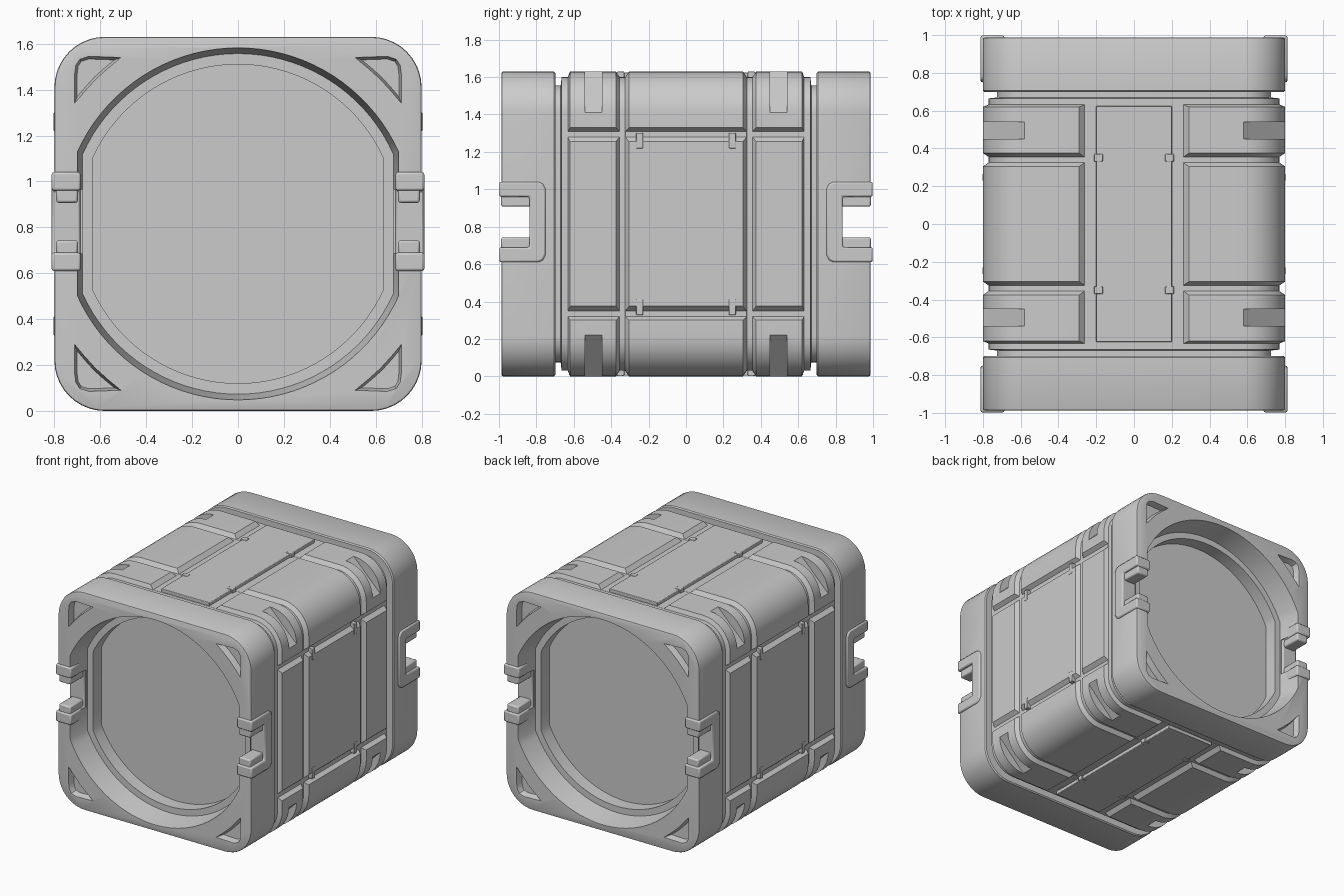
import bpy, bmesh, math

if "Cube" in bpy.data.objects:
    bpy.data.objects.remove(bpy.data.objects["Cube"])

CZ = 0.815          # height of the centre axis
HX, HZ, R = 0.80, 0.815, 0.22


def finish(obj, angle=30):
    bpy.ops.object.select_all(action='DESELECT')
    obj.select_set(True)
    bpy.context.view_layer.objects.active = obj
    bpy.ops.object.shade_smooth_by_angle(angle=math.radians(angle))


def add_loft(bm, rings):
    """Skin a closed solid through rings of equal point count."""
    loops = [[bm.verts.new(p) for p in ring] for ring in rings]
    n = len(loops[0])
    faces = [bm.faces.new(loops[0]), bm.faces.new(loops[-1])]
    for a, b in zip(loops, loops[1:]):
        for i in range(n):
            j = (i + 1) % n
            faces.append(bm.faces.new((a[i], a[j], b[j], b[i])))
    bmesh.ops.recalc_face_normals(bm, faces=faces)


def solid(name, lofts, bevel=0):
    bm = bmesh.new()
    for rings in lofts:
        add_loft(bm, rings)
    me = bpy.data.meshes.new(name)
    bm.to_mesh(me)
    bm.free()
    obj = bpy.data.objects.new(name, me)
    bpy.context.collection.objects.link(obj)
    if bevel:
        mod = obj.modifiers.new("bevel", 'BEVEL')
        mod.width, mod.segments, mod.limit_method = bevel, 2, 'ANGLE'
    finish(obj)
    return obj


def box(x0, x1, y0, y1, z0, z1):
    return [[(x0, y, z0), (x1, y, z0), (x1, y, z1), (x0, y, z1)] for y in (y0, y1)]


def ring_at(pts, y):
    return [(x, y, z + CZ) for x, z in pts]


def rounded_rect(inset, n=10):
    r, pts = R - inset, []
    for k, (sx, sz) in enumerate(((1, 1), (-1, 1), (-1, -1), (1, -1))):
        for i in range(n + 1):
            a = math.pi / 2 * (k + i / n)
            pts.append((sx * (HX - R) + r * math.cos(a), sz * (HZ - R) + r * math.sin(a)))
    return pts


def clipped_circle(rad, clip, n=36):
    a0, pts = math.acos(clip / rad), []
    for base in (0, math.pi):
        for i in range(n + 1):
            a = base + a0 + (math.pi - 2 * a0) * i / n
            pts.append((rad * math.cos(a), rad * math.sin(a)))
    return pts


def cut(obj, lofts):
    cutter = solid("cutter", lofts)
    cutter.hide_render = True
    mod = obj.modifiers.new("cut", 'BOOLEAN')
    mod.operation, mod.solver, mod.object = 'DIFFERENCE', 'EXACT', cutter
    bpy.context.view_layer.objects.active = obj
    bpy.ops.object.modifier_apply(modifier=mod.name)
    bpy.data.objects.remove(cutter)
    finish(obj)


SIGNS = [(a, b) for a in (1, -1) for b in (1, -1)]

# container body: neck, shoulder and ring grooves
half = [(-0.705, 0.075), (-0.67, 0.075), (-0.665, 0.03), (-0.632, 0.03), (-0.62, 0),
        (-0.375, 0), (-0.355, 0.03), (-0.325, 0.03), (-0.305, 0)]
profile = half + [(-y, i) for y, i in reversed(half)]
body = solid("body", [[ring_at(rounded_rect(i), y) for y, i in profile]])

# lengthwise grooves on the sides, top and bottom strips, flat corner slots
cuts = []
D = 0.029
for sx, sz in SIGNS:
    groove = [(0.84, 0.535), (HX, 0.515), (HX - D, 0.495), (HX - D, 0.465), (HX, 0.44), (0.84, 0.42)]
    cuts.append([ring_at([(sx * x, sz * z) for x, z in groove], y) for y in (-0.64, 0.64)])
    slot = [(0.44, 0.955), (0.94, 0.455), (0.94, 0.955)]
    for yc in (-0.495, 0.495):
        cuts.append([ring_at([(sx * x, sz * z) for x, z in slot], yc + d) for d in (-0.045, 0.045)])
for sz in (1, -1):
    strip = [(-0.30, 0.85), (-0.29, HZ), (-0.262, HZ - D), (0.262, HZ - D), (0.29, HZ), (0.30, 0.85)]
    cuts.append([ring_at([(x, sz * z) for x, z in strip], y) for y in (-0.64, 0.64)])
cut(body, cuts)

# top and bottom cover plates
for name, s in (("top_plate", 1), ("bottom_plate", -1)):
    z0, z1 = sorted((CZ + s * 0.775, CZ + s * 0.81))
    solid(name, [box(-0.2, 0.2, -0.625, 0.625, z0, z1)], 0.004)

# small latch tabs on plates and sides
tabs = []
for sx, sy in SIGNS:
    x0, x1 = sorted((sx * 0.165, sx * 0.212))
    for sz in (1, -1):
        y = sy * 0.35
        z0, z1 = sorted((CZ + sz * 0.78, CZ + sz * 0.814))
        tabs.append(box(x0, x1, y - 0.02, y + 0.02, z0, z1))
        xa, xb = sorted((sx * 0.76, sx * 0.803))
        y, z = sy * 0.248, CZ + sz * 0.445
        tabs.append(box(xa, xb, y - 0.018, y + 0.018, z - 0.042, z + 0.042))
solid("latch_tabs", tabs, 0.004)

pocket = [(0.51, 0.725), (0.65, 0.73), (0.69, 0.717), (0.707, 0.69), (0.712, 0.65),
          (0.712, 0.525), (0.67, 0.575), (0.62, 0.63), (0.57, 0.675)]


def scaled(pts, f, cx=0.655, cz=0.672):
    return [(cx + (x - cx) * f, cz + (z - cz) * f) for x, z in pts]


for end, s in (("front", -1), ("back", 1)):
    # end frame with softened edges
    rims = [(0.987, 0.01), (0.984, 0.003), (0.977, 0), (0.706, 0), (0.698, 0.008)]
    frame = solid(end + "_frame", [[ring_at(rounded_rect(i), s * y) for y, i in rims]])

    # stepped round opening
    bore = [(1.05, 0.777, 0.71), (0.987, 0.767, 0.70), (0.815, 0.742, 0.677),
            (0.8149, 0.695, 0.632), (0.715, 0.695, 0.632)]
    cut(frame, [[ring_at(clipped_circle(r, c), s * y) for y, r, c in bore]])

    # corner pockets and side notches
    holes = []
    for sx, sz in SIGNS:
        holes.append([ring_at([(sx * x, sz * z) for x, z in scaled(pocket, f)], s * y)
                      for y, f in ((1.0, 1.03), (0.987, 1.0), (0.94, 0.8))])
    for sx in (1, -1):
        xa, xb = sorted((sx * 0.66, sx * 0.9))
        ya, yb = sorted((s * 0.825, s * 1.05))
        holes.append(box(xa, xb, ya, yb, CZ - 0.13, CZ + 0.15))
    cut(frame, holes)

    # side clamp brackets with inner prongs
    for side, sx in (("left", -1), ("right", 1)):
        u = [(0.998, 0.61), (0.79, 0.61), (0.765, 0.62), (0.75, 0.65), (0.75, 1.0), (0.765, 1.03),
             (0.79, 1.04), (0.998, 1.04), (0.998, 0.96), (0.838, 0.96), (0.838, 0.69), (0.998, 0.69)]
        solid(f"{end}_{side}_bracket",
              [[[(sx * x, s * y, z) for y, z in u] for x in (0.686, 0.812)]], 0.01)
        prongs = []
        for z0, z1 in ((0.907, 0.97), (0.68, 0.743)):
            xa, xb = sorted((sx * 0.698, sx * 0.792))
            ya, yb = sorted((s * 0.83, s * 0.988))
            prongs.append(box(xa, xb, ya, yb, z0, z1))
        solid(f"{end}_{side}_prongs", prongs, 0.01)
